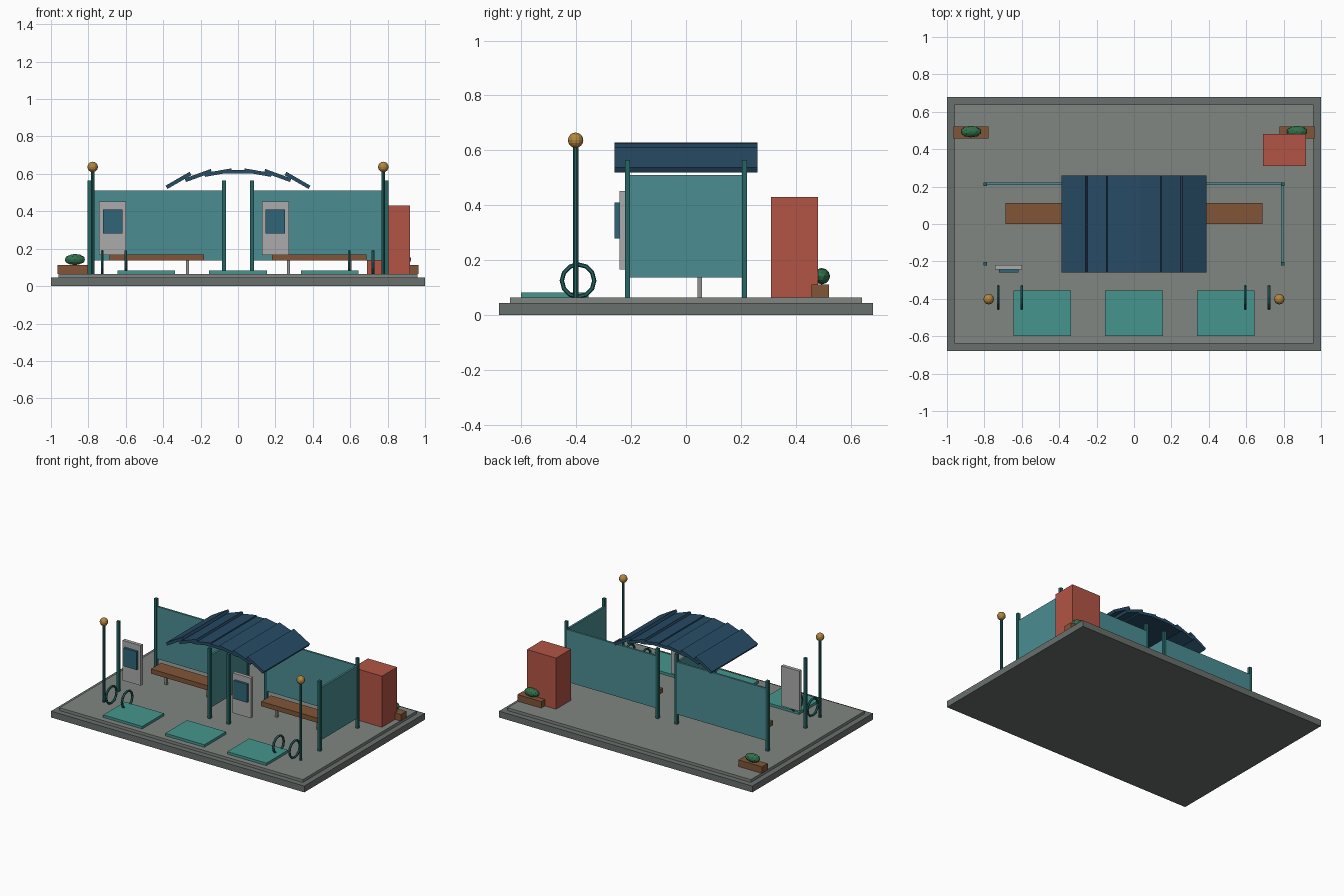
import bpy, math

if "Cube" in bpy.data.objects:
    bpy.data.objects.remove(bpy.data.objects["Cube"])


def mat(name, r, g, b):
    m = bpy.data.materials.new(name)
    m.diffuse_color = (r, g, b, 1)
    m.use_nodes = True
    m.node_tree.nodes["Principled BSDF"].inputs["Base Color"].default_value = m.diffuse_color
    return m


STONE = mat("stone", 0.14, 0.16, 0.15)
PAVING = mat("paving", 0.22, 0.24, 0.22)
GLASS = mat("glass", 0.07, 0.27, 0.29)
FRAME = mat("frame", 0.02, 0.13, 0.13)
ROOF = mat("roof", 0.02, 0.07, 0.13)
WOOD = mat("wood", 0.22, 0.09, 0.04)
PAD = mat("pad", 0.06, 0.30, 0.27)
RED = mat("red", 0.45, 0.09, 0.06)
PALE = mat("pale_grey", 0.40, 0.41, 0.40)
SCREEN = mat("screen", 0.03, 0.13, 0.19)
LEAF = mat("leaf", 0.03, 0.16, 0.07)
AMBER = mat("amber", 0.45, 0.24, 0.05)
STEEL = mat("steel", 0.28, 0.29, 0.29)
TOP = 0.065  # height of the paving


def finish(name, material):
    o = bpy.context.object
    o.name = name
    o.data.materials.append(material)
    return o


def box(name, x, y, z, material, tilt=0):
    """Box from (min, max) pairs, optionally tilted about y."""
    bpy.ops.mesh.primitive_cube_add(size=1, location=[sum(p) / 2 for p in (x, y, z)])
    o = finish(name, material)
    o.scale = [p[1] - p[0] for p in (x, y, z)]
    o.rotation_euler.y = tilt
    return o


def around(c, half):
    return (c - half, c + half)


# Platform
box("base_slab", (-1, 1), (-0.68, 0.68), (0, 0.045), STONE)
box("paving_slab", (-0.96, 0.96), (-0.64, 0.64), (0.045, TOP), PAVING)

# Two identical shelter bays
for side, c in (("left", -0.435), ("right", 0.435)):
    for dx in (-0.36, 0.36):
        for y in (-0.213, 0.213):
            box(side + "_post", around(c + dx, 0.01), around(y, 0.01), (TOP, 0.565), FRAME)
    box(side + "_back_panel", around(c, 0.355), around(0.215, 0.007), (0.137, 0.51), GLASS)
    box(side + "_side_panel", around(c + 0.357, 0.007), around(0, 0.213), (0.137, 0.51), GLASS)
    box(side + "_bench_seat", around(c, 0.253), (0, 0.113), (0.137, 0.17), WOOD)
    for dx in (-0.165, 0.165):
        box(side + "_bench_leg", around(c + dx, 0.008), around(0.05, 0.008), (TOP, 0.14), STEEL)
    box(side + "_info_board", around(c - 0.235, 0.072), (-0.243, -0.218), (0.167, 0.453), PALE)
    box(side + "_info_screen", around(c - 0.235, 0.052), (-0.26, -0.24), (0.28, 0.41), SCREEN)

# Arched roof of seven tilted, overlapping planks
for i in range(-3, 4):
    x, z = i * 0.106, 0.612 - 0.0052 * i * i
    box("roof_plank", around(x, 0.074), around(0, 0.26), around(z, 0.01), ROOF, math.radians(10 * i))

# Ground pads
for x in (-0.49, 0, 0.49):
    box("ground_pad", around(x, 0.154), (-0.6, -0.355), (TOP, 0.083), PAD)

# Red kiosk
box("kiosk", (0.69, 0.92), (0.31, 0.48), (TOP, 0.43), RED)

# Planters with shrubs, and lamps
for s in (-1, 1):
    box("planter", around(s * 0.872, 0.094), around(0.489, 0.032), (TOP, 0.112), WOOD)
    bpy.ops.mesh.primitive_ico_sphere_add(subdivisions=2, radius=1, location=(s * 0.872, 0.494, 0.142))
    finish("shrub", LEAF).scale = (0.056, 0.031, 0.03)
    bpy.ops.mesh.primitive_cylinder_add(vertices=10, radius=0.01, depth=0.56, location=(s * 0.777, -0.402, TOP + 0.28))
    finish("lamp_pole", FRAME)
    bpy.ops.mesh.primitive_uv_sphere_add(segments=12, ring_count=8, radius=0.028, location=(s * 0.777, -0.402, 0.637))
    finish("lamp_globe", AMBER)

# Bicycle rings
for x in (-0.725, -0.6, 0.595, 0.722):
    bpy.ops.mesh.primitive_torus_add(major_segments=12, minor_segments=6, major_radius=0.059, minor_radius=0.008,
                                     location=(x, -0.393, 0.126), rotation=(0, math.pi / 2, 0))
    finish("bike_ring", FRAME)
